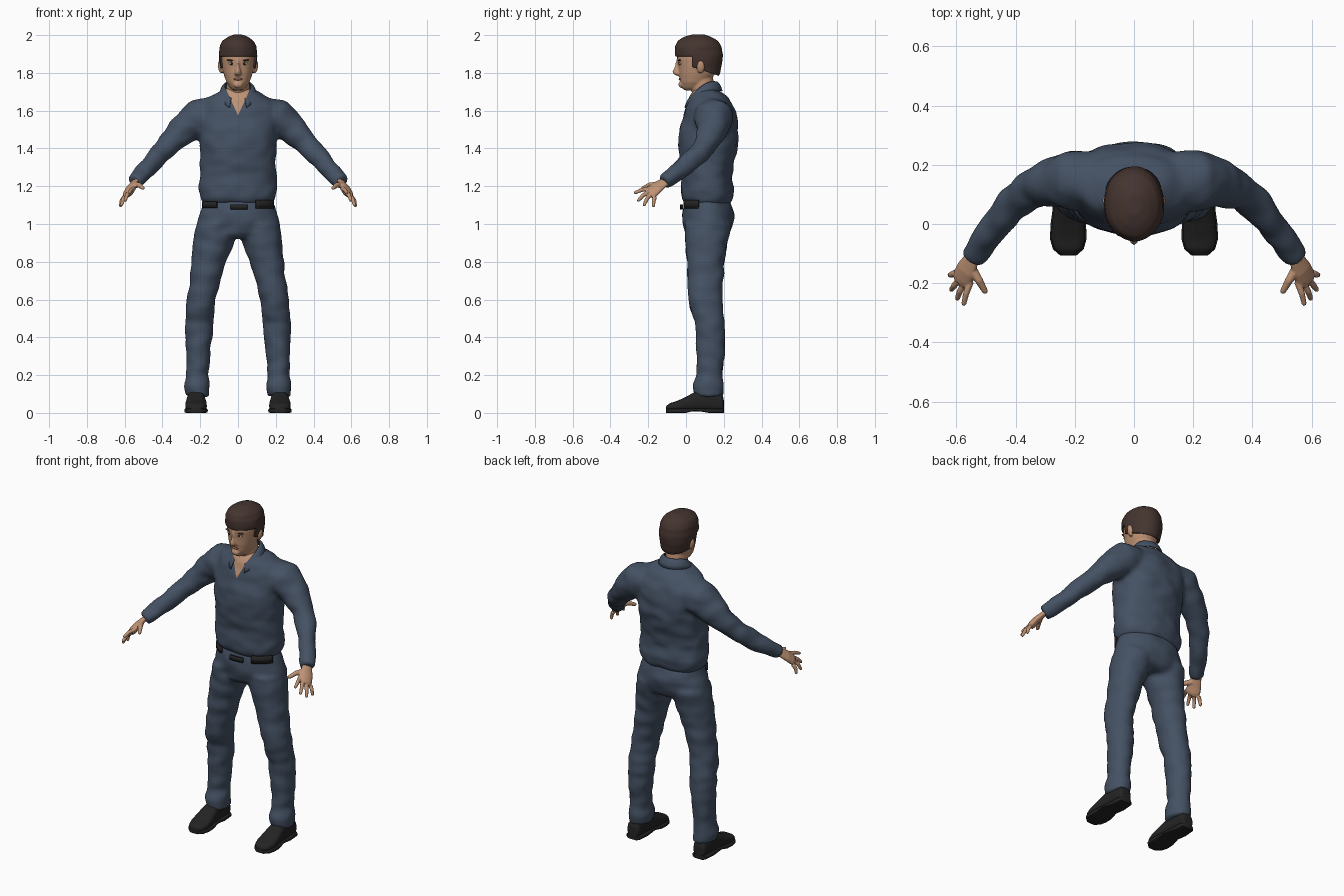
import bpy, bmesh, math
from mathutils import Vector, Matrix, noise

cube = bpy.data.objects.get("Cube")
if cube:
    bpy.data.objects.remove(cube, do_unlink=True)


def material(name, r, g, b):
    m = bpy.data.materials.new(name)
    m.use_nodes = True
    m.diffuse_color = (r, g, b, 1)
    node = next(n for n in m.node_tree.nodes if n.type == 'BSDF_PRINCIPLED')
    node.inputs["Base Color"].default_value = (r, g, b, 1)
    node.inputs["Roughness"].default_value = 0.8
    return m


SKIN = material("skin", .52, .29, .175)
CLOTH = material("blue cloth", .058, .082, .125)
HAIR = material("brown hair", .058, .034, .028)
LEATHER = material("black leather", .017, .017, .017)
WHITE = material("eye white", .5, .45, .4)
DARK = material("dark iris", .02, .014, .012)
LIP = material("lips", .36, .15, .1)
SEGMENTS = 32


def bridge(bm, rings):
    """Closed skin over a list of point rings."""
    loops = [[bm.verts.new(p) for p in ring] for ring in rings]
    for low, high in zip(loops, loops[1:]):
        for i in range(len(low)):
            j = (i + 1) % len(low)
            bm.faces.new((low[i], low[j], high[j], high[i]))
    bm.faces.new(loops[0][::-1])
    bm.faces.new(loops[-1])


def oval(center, u, v, power=1.0):
    pts = []
    for i in range(SEGMENTS):
        a = math.tau * i / SEGMENTS
        c, s = math.cos(a), math.sin(a)
        pts.append(center + u * math.copysign(abs(c) ** power, c)
                   + v * math.copysign(abs(s) ** power, s))
    return pts


def column(bm, rows, side=1, power=1.0):
    """Upright form; rows are z, centre x, half width, front y, back y."""
    bridge(bm, [oval(Vector((side * x, (f + b) / 2, z)), Vector((w, 0, 0)),
                     Vector((0, (b - f) / 2, 0)), power) for z, x, w, f, b in rows])


def limb(bm, rows, side=1, flat=1.0, across=(.055, .035, -.045), rounded=False):
    """Form along a path; rows are x, y, z, radius."""
    pts = [Vector((side * x, y, z)) for x, y, z, r in rows]
    radii = [row[3] for row in rows]
    if rounded:
        pts.append(pts[-1] + (pts[-1] - pts[-2]).normalized() * radii[-1] * .7)
        radii.append(radii[-1] * .6)
    across = Vector((side * across[0], across[1], across[2]))
    rings = []
    for i, p in enumerate(pts):
        t = (pts[min(i + 1, len(pts) - 1)] - pts[max(i - 1, 0)]).normalized()
        u = (across - t * across.dot(t)).normalized()
        rings.append(oval(p, u * radii[i], t.cross(u) * radii[i] * flat))
    bridge(bm, rings)


def blob(bm, loc, size, roll=0.0):
    m = Matrix.Translation(loc) @ Matrix.Rotation(roll, 4, 'Y') @ Matrix.Diagonal((*size, 1))
    bmesh.ops.create_uvsphere(bm, u_segments=20, v_segments=12, radius=1, matrix=m)


def finish(name, bm, mat, voxel=0, smooth=4, folds=0, thickness=0):
    """Make the object; optionally fuse its forms into one and add cloth folds."""
    bmesh.ops.recalc_face_normals(bm, faces=bm.faces)
    me = bpy.data.meshes.new(name)
    bm.to_mesh(me)
    bm.free()
    ob = bpy.data.objects.new(name, me)
    bpy.context.collection.objects.link(ob)
    if voxel:
        fuse = ob.modifiers.new("fuse", 'REMESH')
        fuse.mode, fuse.voxel_size = 'VOXEL', voxel
        relax = ob.modifiers.new("relax", 'SMOOTH')
        relax.factor, relax.iterations = .5, smooth
        graph = bpy.context.evaluated_depsgraph_get()
        ob.data = bpy.data.meshes.new_from_object(ob.evaluated_get(graph))
        ob.modifiers.clear()
    if folds:
        normals = [v.normal.copy() for v in ob.data.vertices]
        for v, n in zip(ob.data.vertices, normals):
            p = v.co
            v.co = p + n * folds * noise.noise(Vector((p.x * 11, p.y * 11, p.z * 17)))
    ob.data.materials.clear()
    ob.data.materials.append(mat)
    if thickness:
        solid = ob.modifiers.new("thickness", 'SOLIDIFY')
        solid.thickness, solid.offset = thickness, -1
    bpy.ops.object.select_all(action='DESELECT')
    bpy.context.view_layer.objects.active = ob
    ob.select_set(True)
    bpy.ops.object.shade_smooth_by_angle(angle=math.radians(50))
    return ob


def slice_mesh(bm, point, normal, inside=lambda c: True):
    faces = [f for f in bm.faces if inside(f.calc_center_median())]
    geom = faces + list({e for f in faces for e in f.edges}) + list({v for f in faces for v in f.verts})
    bmesh.ops.bisect_plane(bm, geom=geom, plane_co=point, plane_no=normal)


def sheet(bm, point, columns, rows):
    """Open grid surface from point(s, t), both running 0 to 1."""
    g = [[bm.verts.new(point(i / columns, j / rows)) for j in range(rows + 1)] for i in range(columns + 1)]
    for a, b in zip(g, g[1:]):
        for j in range(rows):
            bm.faces.new((a[j], b[j], b[j + 1], a[j + 1]))


# Shirt: torso and both sleeves fused
bm = bmesh.new()
column(bm, [(1.105, 0, .182, -.005, .235), (1.135, 0, .198, -.022, .252), (1.18, 0, .21, -.026, .255),
            (1.25, 0, .203, -.022, .24), (1.35, 0, .2, -.038, .262), (1.45, 0, .208, -.043, .278),
            (1.55, 0, .215, -.02, .275), (1.62, 0, .205, -.002, .255), (1.665, 0, .175, .015, .225),
            (1.695, 0, .12, .03, .19), (1.715, 0, .07, .04, .165)], power=.9)
for s in (1, -1):
    limb(bm, [(.12, .14, 1.575, .1), (.215, .15, 1.56, .102), (.29, .14, 1.5, .08), (.36, .11, 1.43, .061),
              (.41, .07, 1.375, .058), (.48, -.02, 1.295, .05), (.53, -.09, 1.24, .044),
              (.55, -.118, 1.222, .04)], s, across=(0, 1, 0))
shirt = finish("shirt", bm, CLOTH, .012, 5, folds=.008)

# Open neck: cut a V in the shirt front and colour it as skin
SLOPE, TIP = .46, 1.575
bm = bmesh.new()
bm.from_mesh(shirt.data)
near = lambda c: c.y < .09 and abs(c.x) < .12 and c.z > 1.55
for s in (1, -1):
    slice_mesh(bm, (0, 0, TIP), (s, 0, -SLOPE), near)
for f in bm.faces:
    c = f.calc_center_median()
    f.material_index = int(near(c) and abs(c.x) < SLOPE * (c.z - TIP))
bm.to_mesh(shirt.data)
bm.free()
shirt.data.materials.append(SKIN)


# Collar: open band that falls lower at the front
def collar_point(s, t):
    a = math.radians(-153 + 306 * s)
    c = math.cos(a)
    z = 1.735 + .05 * c - .03 * c * c - t * .05
    return (math.sin(a) * (.07 + .032 * t), .087 + c * (.075 + .032 * t), z + .012 * math.sin(math.pi * t))


bm = bmesh.new()
sheet(bm, collar_point, 36, 4)
finish("collar", bm, CLOTH, thickness=.007)

# Trousers: hips and both legs fused
bm = bmesh.new()
column(bm, [(1.14, 0, .18, 0, .23), (1.1, 0, .192, -.016, .243), (1.05, 0, .207, -.021, .257),
            (1, 0, .224, -.016, .25), (.95, 0, .215, -.004, .23), (.925, 0, .16, .02, .2)])
for s in (1, -1):
    column(bm, [(1, .115, .108, -.01, .24), (.9, .13, .108, -.002, .22), (.8, .153, .091, .003, .203),
                (.7, .174, .081, .008, .197), (.6, .194, .076, .012, .192), (.53, .202, .075, .028, .197),
                (.48, .205, .074, .05, .205), (.4, .208, .071, .054, .207), (.3, .212, .064, .058, .203),
                (.2, .216, .059, .054, .192), (.14, .217, .067, .038, .198), (.1, .216, .064, .042, .198),
                (.085, .216, .061, .046, .196)], s)
finish("trousers", bm, CLOTH, .012, 4, folds=.007)

# Belt: pieces that show between the shirt hem and the trousers
bm = bmesh.new()
for start, end, z, h in ((.5, 1.2, 1.082, .045), (-.19, .25, 1.078, .026), (-1.2, -.6, 1.086, .032)):
    def belt_point(s, t):
        a = start + (end - start) * s
        return (.204 * math.sin(a), .116 - .147 * math.cos(a), z + h * t)
    sheet(bm, belt_point, 10, 1)
finish("belt", bm, LEATHER, thickness=.012)

# Shoes: rounded upper on a thin sole; rows are y, half width, top z
SHOE = [(.2, .028, .075), (.19, .04, .1), (.12, .046, .125), (.05, .049, .113), (0, .056, .085),
        (-.05, .058, .062), (-.085, .048, .052), (-.106, .024, .036)]
for s, label in ((1, "left"), (-1, "right")):
    upper, sole = bmesh.new(), bmesh.new()
    tops, soles = [], []
    for y, w, top in SHOE:
        middle = (top + .008) / 2
        tops.append(oval(Vector((s * .222, y, middle)), Vector((w, 0, 0)), Vector((0, 0, middle - .008)), .75))
        arch = .012 if .04 < y < .1 else 0
        soles.append(oval(Vector((s * .222, y, (.024 + arch) / 2)), Vector((w + .004, 0, 0)),
                          Vector((0, 0, (.024 - arch) / 2)), .3))
    bridge(upper, tops)
    bridge(sole, soles)
    finish(label + "_shoe", upper, LEATHER, .006, 4)
    finish(label + "_sole", sole, LEATHER)

# Hands: palm, four fingers and a thumb fused
FINGERS = [((.552, -.195, 1.187), (.575, -.27, 1.165)), ((.572, -.197, 1.17), (.597, -.252, 1.125)),
           ((.59, -.188, 1.155), (.617, -.222, 1.1)), ((.604, -.165, 1.142), (.622, -.172, 1.095))]
for s, label in ((1, "left"), (-1, "right")):
    bm = bmesh.new()
    limb(bm, [(.525, -.08, 1.242, .029), (.55, -.122, 1.217, .031), (.567, -.155, 1.193, .039),
              (.578, -.182, 1.169, .042), (.583, -.197, 1.158, .036)], s, .5)
    for base, tip in FINGERS:
        a, b = Vector(base), Vector(tip)
        bend = a.lerp(b, .5) + Vector((.004, -.003, .004))
        limb(bm, [(*a, .0115), (*bend, .0105), (*b, .0085)], s, rounded=True)
    limb(bm, [(.553, -.145, 1.207, .018), (.523, -.192, 1.206, .0135), (.503, -.228, 1.19, .01)], s, rounded=True)
    finish(label + "_hand", bm, SKIN, .0035, 3)

# Head: skull, neck, nose and ears fused
bm = bmesh.new()
column(bm, [(1.708, 0, .024, -.01, .05), (1.722, 0, .042, -.022, .09), (1.75, 0, .061, -.031, .12),
            (1.79, 0, .075, -.037, .15), (1.83, 0, .084, -.04, .167), (1.87, 0, .088, -.047, .174),
            (1.92, 0, .087, -.047, .174), (1.96, 0, .07, -.025, .15), (1.98, 0, .04, .01, .11)], power=.93)
column(bm, [(1.62, 0, .066, .045, .17), (1.7, 0, .061, .03, .155), (1.78, 0, .06, .015, .142)])
column(bm, [(1.868, 0, .008, -.052, 0), (1.83, 0, .011, -.06, 0), (1.806, 0, .017, -.072, 0),
            (1.793, 0, .02, -.066, 0), (1.784, 0, .012, -.046, 0)])
blob(bm, (0, -.024, 1.738), (.026, .016, .018))
for s in (1, -1):
    blob(bm, (s * .092, .078, 1.832), (.014, .021, .035), s * .15)
finish("head", bm, SKIN, .005, 3)

# Face details
whites, irises, brows, lips = (bmesh.new() for i in range(4))
for s in (1, -1):
    blob(whites, (s * .034, -.029, 1.849), (.017, .009, .007))
    blob(irises, (s * .033, -.0355, 1.849), (.0068, .0045, .0068))
    blob(brows, (s * .036, -.034, 1.866), (.024, .009, .0048), -s * .12)
blob(lips, (0, -.03, 1.767), (.025, .0085, .0065))
finish("eyes", whites, WHITE)
finish("irises", irises, DARK)
finish("eyebrows", brows, HAIR)
finish("mouth", lips, LIP)

# Hair: full cap, then cut away around the face and nape
bm = bmesh.new()
column(bm, [(1.74, 0, .076, -.03, .15), (1.8, 0, .092, -.045, .18), (1.85, 0, .099, -.053, .192),
            (1.9, 0, .103, -.059, .196), (1.94, 0, .098, -.06, .188), (1.97, 0, .082, -.045, .168),
            (1.99, 0, .055, -.01, .135), (2.003, 0, .025, .03, .1)])
hair = finish("hair", bm, HAIR, .006, 4, folds=.004, thickness=.014)
BROW, TEMPLE, EDGE, FALL = 1.888, .032, 1.832, .34
bm = bmesh.new()
bm.from_mesh(hair.data)
slice_mesh(bm, (0, 0, BROW), (0, 0, 1))
slice_mesh(bm, (0, TEMPLE, 0), (0, 1, 0))
slice_mesh(bm, (0, TEMPLE, EDGE), (0, FALL, 1))
cut = []
for f in bm.faces:
    c = f.calc_center_median()
    if (c.y < TEMPLE and c.z < BROW) or c.z < EDGE - FALL * (c.y - TEMPLE):
        cut.append(f)
bmesh.ops.delete(bm, geom=cut, context='FACES')
bm.to_mesh(hair.data)
bm.free()
